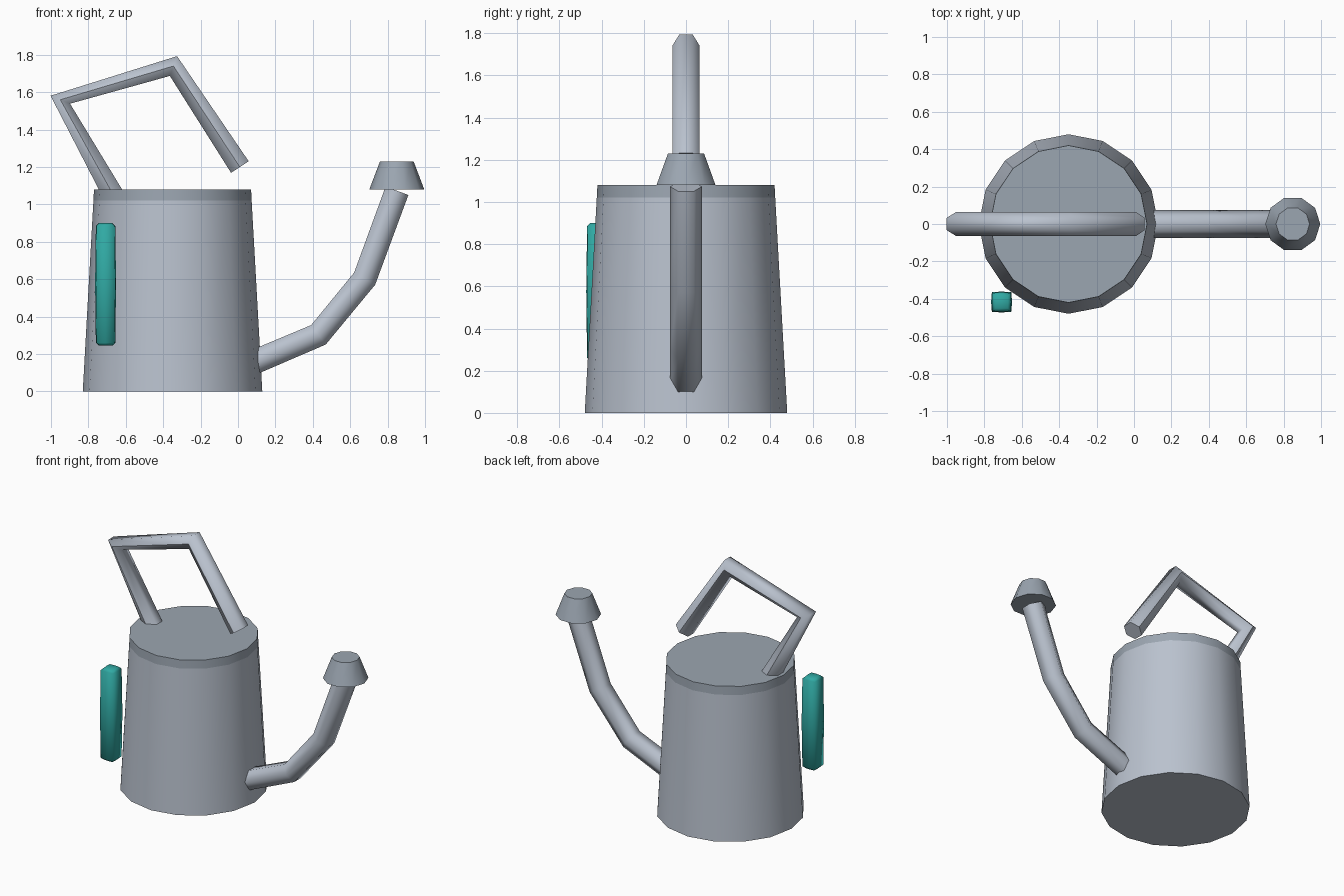
import bpy, bmesh
from math import cos, sin, pi, radians
from mathutils import Vector

if "Cube" in bpy.data.objects:
    bpy.data.objects.remove(bpy.data.objects["Cube"])


def material(name, rgb):
    mat = bpy.data.materials.new(name)
    mat.diffuse_color = (*rgb, 1)
    mat.use_nodes = True
    mat.node_tree.nodes["Principled BSDF"].inputs["Base Color"].default_value = mat.diffuse_color
    return mat


METAL = material("metal", (0.49, 0.54, 0.62))
DARK = material("dark_metal", (0.33, 0.38, 0.44))
TEAL = material("teal", (0.03, 0.40, 0.37))


def loft(name, rings, smooth, mat):
    """Skin a list of equal-sized vertex rings and cap both ends."""
    bm = bmesh.new()
    rows = [[bm.verts.new(p) for p in ring] for ring in rings]
    n = len(rows[0])
    for a, b in zip(rows, rows[1:]):
        for i in range(n):
            j = (i + 1) % n
            bm.faces.new((a[i], a[j], b[j], b[i]))
    bm.faces.new(rows[0])
    bm.faces.new(rows[-1])
    bmesh.ops.recalc_face_normals(bm, faces=bm.faces)
    mesh = bpy.data.meshes.new(name)
    bm.to_mesh(mesh)
    bm.free()
    mesh.materials.append(mat)
    obj = bpy.data.objects.new(name, mesh)
    bpy.context.collection.objects.link(obj)
    bpy.ops.object.select_all(action='DESELECT')
    obj.select_set(True)
    bpy.context.view_layer.objects.active = obj
    bpy.ops.object.shade_smooth_by_angle(angle=radians(smooth))
    return obj


def turned(name, cx, profile, sides, smooth, mat):
    """Upright turned shape from (radius, z) pairs."""
    return loft(name, [[(cx + r * cos(2 * pi * k / sides), r * sin(2 * pi * k / sides), z)
                        for k in range(sides)] for r, z in profile], smooth, mat)


def pipe(name, path, r):
    """Hexagonal pipe along (x, z) points, one ring per bend."""
    pts = [Vector(p) for p in path]
    dirs = [(b - a).normalized() for a, b in zip(pts, pts[1:])]
    rings = []
    for i, p in enumerate(pts):
        t = (dirs[max(i - 1, 0)] + dirs[min(i, len(dirs) - 1)]).normalized()
        rings.append([(p.x - t.y * r * sin(k * pi / 3), r * cos(k * pi / 3),
                       p.y + t.x * r * sin(k * pi / 3)) for k in range(6)])
    return loft(name, rings, 65, METAL)


# Tapered can body, with the rim band and top in the darker metal
body = turned("body", -0.35, [(0.48, 0), (0.423, 1.02), (0.42, 1.08)], 16, 30, METAL)
body.data.materials.append(DARK)
for face in body.data.polygons:
    face.material_index = int(face.center.z > 1.02)

# Sprinkler head
turned("sprinkler_head", 0.849, [(0.147, 1.08), (0.09, 1.23)], 10, 40, DARK)

# Spout and carrying handle
pipe("spout", [(0.07, 0.15), (0.43, 0.303), (0.677, 0.603), (0.85, 1.073)], 0.075)
pipe("handle", [(-0.655, 1.03), (-0.95, 1.56), (-0.345, 1.74), (0.01, 1.2)], 0.065)

# Teal grip bar: bulging square section, softly shaded
SQUARE = [(1, 0), (.93, .93), (0, 1), (-.93, .93), (-1, 0), (-.93, -.93), (0, -1), (.93, -.93)]
loft("grip", [[(-0.708 + h * x, -0.417 + h * y, z) for x, y in SQUARE]
              for h, z in [(0.036, 0.245), (0.052, 0.26), (0.056, 0.575),
                           (0.052, 0.885), (0.036, 0.9)]], 180, TEAL)
